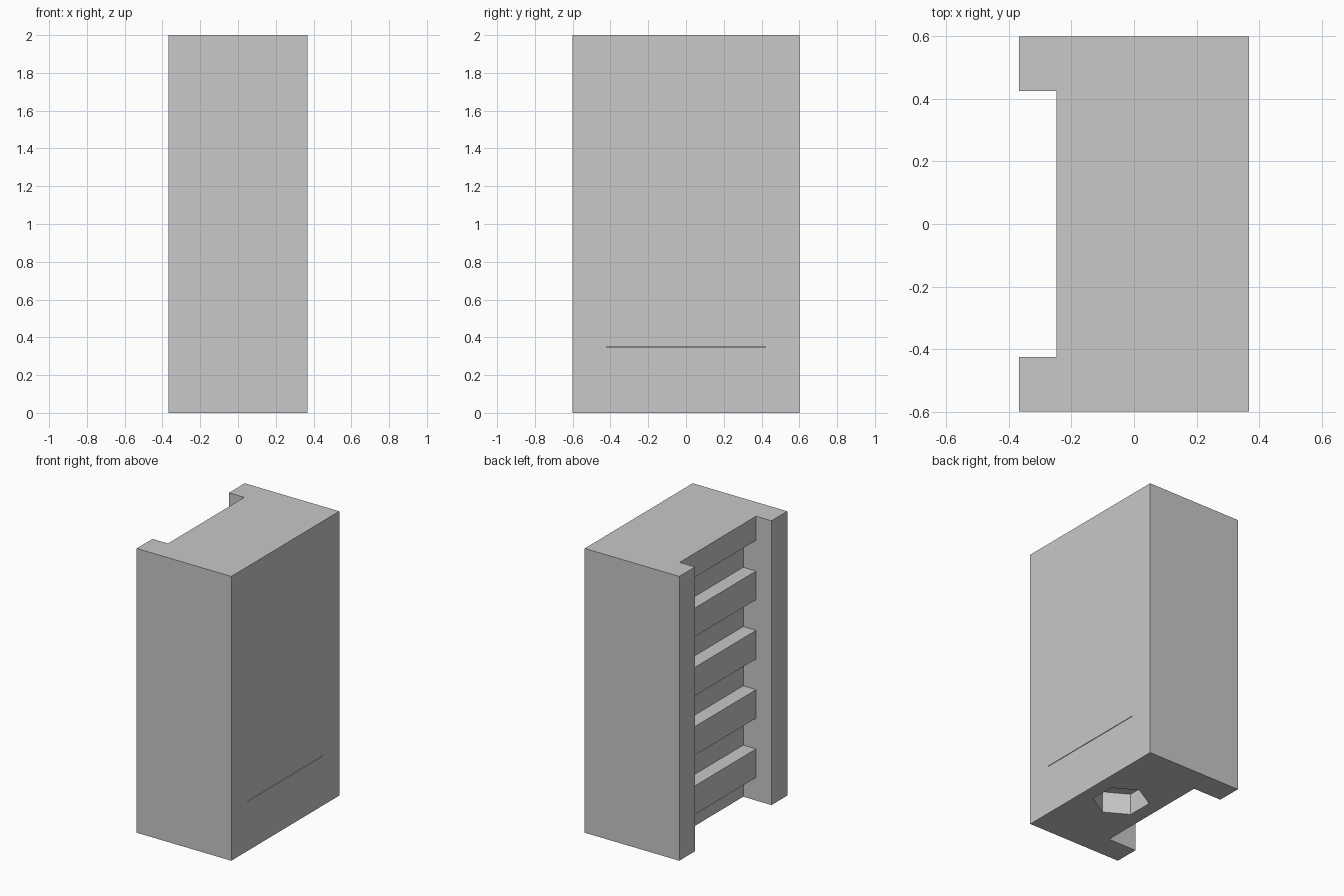
import bpy
import math

cube = bpy.data.objects.get("Cube")
if cube:
    bpy.data.objects.remove(cube, do_unlink=True)

# Overall sizes
HX, HY, HEIGHT = 0.368, 0.60, 2.0
RECESS_HALF = 0.425      # half width of the recess in the -x side
RIB_X, GROOVE_X = -0.248, -0.148
PITCH, GROOVE_HEIGHT = 0.417, 0.216

grey = bpy.data.materials.new("light_grey")
grey.use_nodes = True
colour = (0.58, 0.58, 0.58, 1)
grey.diffuse_color = colour
grey.node_tree.nodes["Principled BSDF"].inputs["Base Color"].default_value = colour


def box(name, low, high):
    """Axis-aligned box between two corners."""
    bpy.ops.mesh.primitive_cube_add(size=1)
    ob = bpy.context.object
    ob.name = name
    ob.location = [(a + b) / 2 for a, b in zip(low, high)]
    ob.scale = [b - a for a, b in zip(low, high)]
    bpy.ops.object.transform_apply(location=True, scale=True)
    return ob


def cut(target, cutter):
    """Subtract the cutter from the target, then discard it."""
    cutter.hide_render = True
    mod = target.modifiers.new("cut", 'BOOLEAN')
    mod.operation = 'DIFFERENCE'
    mod.solver = 'EXACT'
    mod.object = cutter
    bpy.context.view_layer.objects.active = target
    bpy.ops.object.modifier_apply(modifier=mod.name)
    bpy.data.objects.remove(cutter, do_unlink=True)


# Main block
body = box("body", (-HX, -HY, 0), (HX, HY, HEIGHT))
body.data.materials.append(grey)

# Full-height recess in the -x side
cut(body, box("recess_cutter", (-HX - 0.1, -RECESS_HALF, -0.1),
              (RIB_X, RECESS_HALF, HEIGHT + 0.1)))

# Deeper grooves that leave horizontal ribs; the lowest is open at the bottom
for i in range(5):
    low = 0.363 + (i - 1) * PITCH
    cut(body, box("groove_cutter", (RIB_X - 0.05, -RECESS_HALF, low),
                  (GROOVE_X, RECESS_HALF, low + GROOVE_HEIGHT)))

# Blind hexagonal socket in the underside
bpy.ops.mesh.primitive_cylinder_add(vertices=6, radius=0.183, depth=0.3,
                                    location=((HX + GROOVE_X) / 2, 0, 0))
cut(body, bpy.context.object)

# Fine slit across the +x side
cut(body, box("slit_cutter", (HX - 0.02, -0.42, 0.347), (HX + 0.1, 0.42, 0.351)))

body.select_set(True)
bpy.context.view_layer.objects.active = body
bpy.ops.object.shade_flat()
